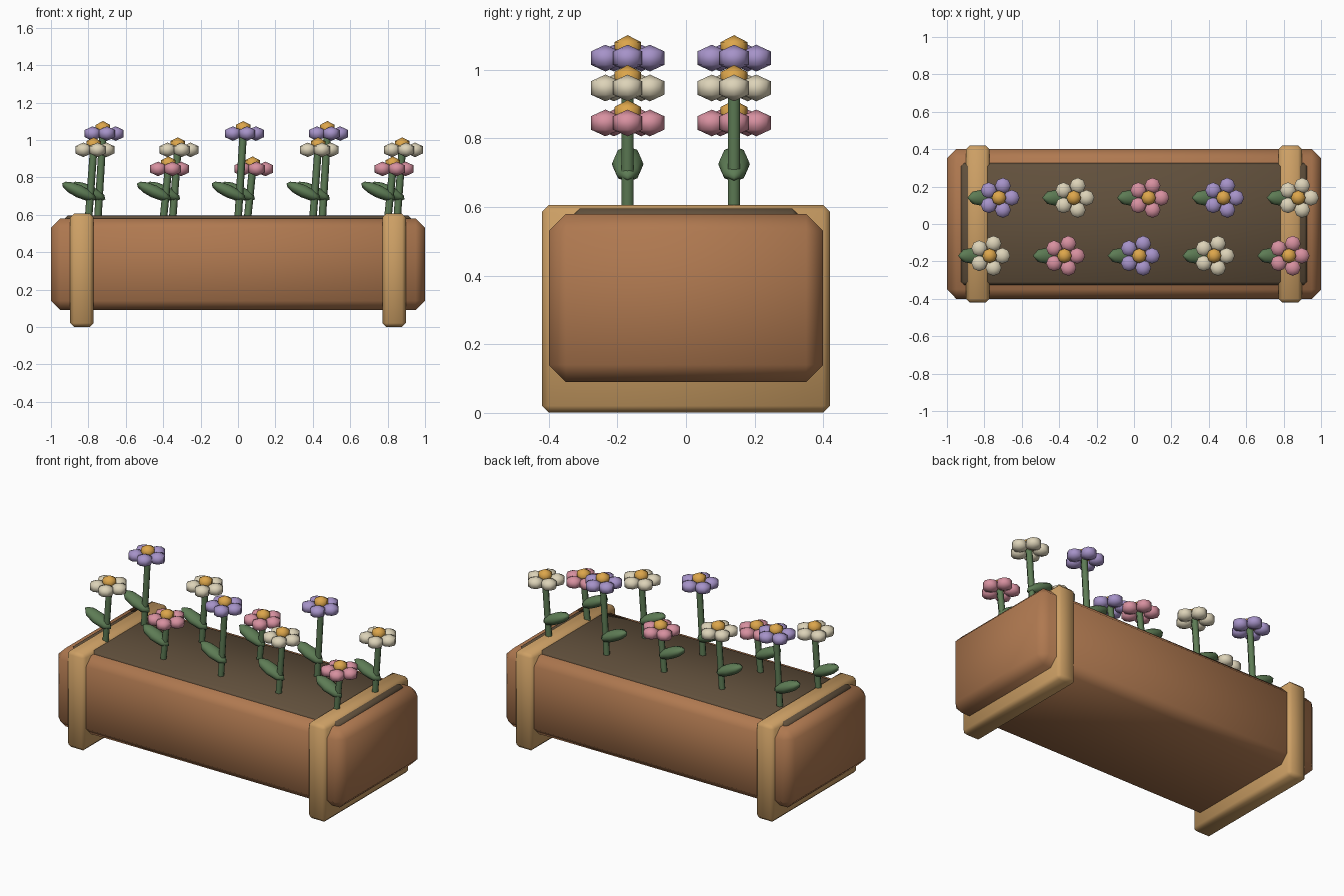
import bpy
import math
from mathutils import Vector

if "Cube" in bpy.data.objects:
    bpy.data.objects.remove(bpy.data.objects["Cube"], do_unlink=True)


def material(name, rgb):
    mat = bpy.data.materials.new(name)
    mat.use_nodes = True
    mat.diffuse_color = (*rgb, 1)
    mat.node_tree.nodes["Principled BSDF"].inputs["Base Color"].default_value = (*rgb, 1)
    return mat


terracotta = material("terracotta", (0.43, 0.19, 0.08))
wood = material("light wood", (0.61, 0.35, 0.13))
soil = material("dark soil", (0.12, 0.08, 0.045))
green = material("leaf green", (0.11, 0.20, 0.09))
yellow = material("golden yellow", (0.72, 0.38, 0.07))
purple = material("lavender", (0.38, 0.29, 0.58))
cream = material("cream", (0.72, 0.65, 0.48))
pink = material("rose pink", (0.68, 0.28, 0.35))


def finish(obj, name, mat):
    obj.name = name
    obj.data.materials.append(mat)
    bpy.ops.object.shade_smooth()
    return obj


def block(name, mat, center, size, bevel):
    """Box with a single chamfer on every edge."""
    bpy.ops.mesh.primitive_cube_add(size=1, location=center)
    obj = bpy.context.object
    obj.scale = size
    bpy.ops.object.transform_apply(location=False, rotation=False, scale=True)
    mod = obj.modifiers.new("chamfer", "BEVEL")
    mod.width = bevel
    mod.segments = 1
    bpy.ops.object.modifier_apply(modifier=mod.name)
    return finish(obj, name, mat)


def blob(name, mat, center, radii, segments=8, rings=3, tilt=0):
    """Low-poly squashed ball."""
    bpy.ops.mesh.primitive_uv_sphere_add(segments=segments, ring_count=rings, radius=1,
                                         location=center, rotation=(0, tilt, 0))
    obj = bpy.context.object
    obj.scale = radii
    return finish(obj, name, mat)


def stem(name, start, end, radius):
    axis = end - start
    bpy.ops.mesh.primitive_cylinder_add(vertices=6, radius=radius, depth=axis.length,
                                        location=(start + end) / 2)
    obj = bpy.context.object
    obj.rotation_euler = axis.to_track_quat("Z", "Y").to_euler()
    finish(obj, name, green)
    bpy.ops.object.shade_smooth_by_angle(angle=math.radians(65))


def flower(label, x, y, color, height):
    head = Vector((x + 0.028, y, height))
    stem(label + "_stem", Vector((x, y, 0.57)), head, 0.02)
    # Leaf rises away from the stem toward the right side
    blob(label + "_leaf", green, (x - 0.05, y, 0.725), (0.1, 0.046, 0.034),
         segments=8, rings=6, tilt=math.radians(25))
    # Five petals around a golden centre
    for i in range(5):
        a = math.tau * i / 5
        offset = Vector((math.cos(a), math.sin(a), 0)) * 0.068
        blob(f"{label}_petal_{i + 1}", color, head + offset, (0.049, 0.049, 0.039))
    blob(label + "_centre", yellow, head + Vector((0, 0, 0.026)), (0.045, 0.045, 0.041))


# Planter body, soil and the two wooden end frames
block("planter_box", terracotta, (0, 0, 0.335), (2, 0.8, 0.49), 0.05)
block("soil_bed", soil, (0, 0, 0.565), (1.85, 0.65, 0.06), 0.015)
for side, sign in (("left", 1), ("right", -1)):
    block(side + "_frame", wood, (sign * 0.835, 0, 0.303), (0.125, 0.84, 0.605), 0.02)

# Two rows of flowers with repeating colours, each colour its own height
kinds = [(cream, 0.947), (pink, 0.845), (purple, 1.034)]
for i in range(5):
    flower(f"front_flower_{i + 1}", -0.8 + 0.4 * i, -0.17, *kinds[i % 3])
    flower(f"back_flower_{i + 1}", -0.75 + 0.4 * i, 0.14, *kinds[(i + 2) % 3])
